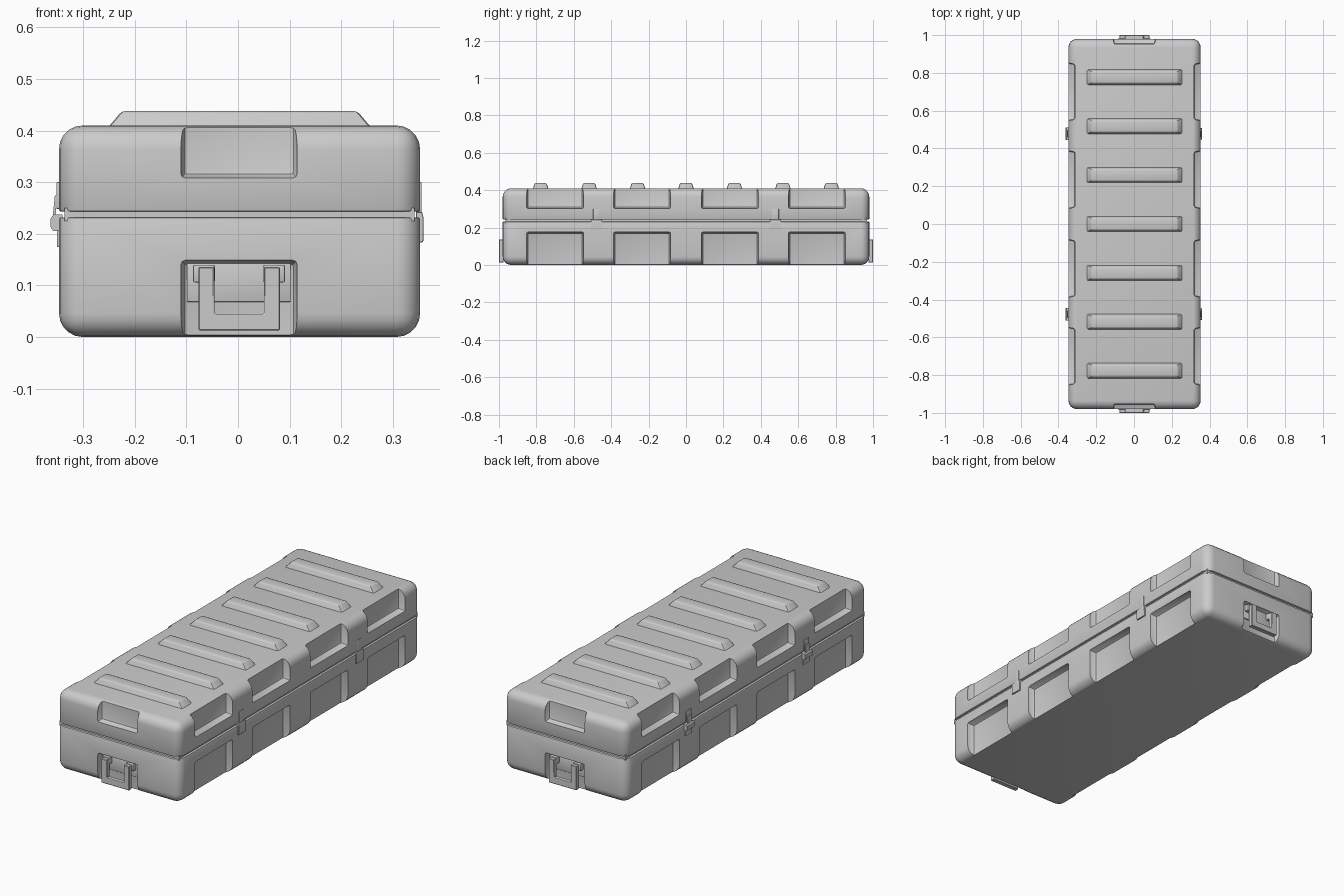
import bpy, bmesh
from mathutils import Vector

if "Cube" in bpy.data.objects:
    bpy.data.objects.remove(bpy.data.objects["Cube"])

CX = 0.003          # body is a hair off centre because of the latches
HX, HY = 0.35, 0.98
R = 0.046


def smooth(ob, angle=0.6):
    bpy.ops.object.select_all(action='DESELECT')
    ob.select_set(True)
    bpy.context.view_layer.objects.active = ob
    bpy.ops.object.shade_smooth_by_angle(angle=angle)


def finish(bm, name):
    bm.normal_update()
    bmesh.ops.recalc_face_normals(bm, faces=bm.faces)
    me = bpy.data.meshes.new(name)
    bm.to_mesh(me)
    bm.free()
    ob = bpy.data.objects.new(name, me)
    bpy.context.collection.objects.link(ob)
    smooth(ob)
    return ob


def bevel(bm, edges, offset, seg=2):
    bm.normal_update()
    bmesh.ops.bevel(bm, geom=edges, offset=offset, segments=seg, profile=0.5, affect='EDGES')


def add_box(bm, lo, hi, width=0.0):
    """Box between two corners, given in any order."""
    a = [min(p) for p in zip(lo, hi)]
    b = [max(p) for p in zip(lo, hi)]
    vs = bmesh.ops.create_cube(bm, size=1)['verts']
    for v in vs:
        v.co = Vector([b[i] if v.co[i] > 0 else a[i] for i in range(3)])
    if width:
        bevel(bm, list({e for v in vs for e in v.link_edges}), width)


def box(name, lo, hi, width=0.0):
    bm = bmesh.new()
    add_box(bm, lo, hi, width)
    return finish(bm, name)


def prism(name, pts, to3d, a, b, width=0.0):
    """Extrude a 2D outline between depths a and b."""
    bm = bmesh.new()
    f = bm.faces.new([bm.verts.new(to3d(p, q, a)) for p, q in pts])
    ext = bmesh.ops.extrude_face_region(bm, geom=[f])['geom']
    shift = Vector(to3d(0, 0, b)) - Vector(to3d(0, 0, a))
    for v in ext:
        if isinstance(v, bmesh.types.BMVert):
            v.co += shift
    bmesh.ops.recalc_face_normals(bm, faces=bm.faces)
    if width:
        bevel(bm, bm.edges[:], width, 1)
    return finish(bm, name)


def shell(name, z0, z1, seam):
    """Half of the case: rounded everywhere except at the seam."""
    bm = bmesh.new()
    add_box(bm, (CX - HX, -HY, z0), (CX + HX, HY, z1))

    def on_seam(e):
        return all(abs(v.co.z - seam) < 1e-5 for v in e.verts)
    bevel(bm, [e for e in bm.edges if not on_seam(e)], R, 5)
    bevel(bm, [e for e in bm.edges if on_seam(e)], 0.004, 2)
    return finish(bm, name)


def add_cutter(bm, u0, u1, z0, z1, depth, axis, sgn):
    """Tapered pocket cutter on a side (axis 0) or an end (axis 1)."""
    face = HX if axis == 0 else HY
    vs = bmesh.ops.create_cube(bm, size=1)['verts']
    for v in vs:
        s = v.co.copy()
        outer = s[axis] * sgn > 0
        g = 0.012 if outer else 0.0
        d = sgn * (face + 0.03 if outer else face - depth)
        u = u1 + g if s[1 - axis] > 0 else u0 - g
        z = z1 + g if s.z > 0 else z0 - g
        v.co = (CX + d, u, z) if axis == 0 else (u, d, z)
    bevel(bm, list({e for v in vs for e in v.link_edges}), 0.008)


def carve(ob, z0, z1, z0_end, z1_end):
    bm = bmesh.new()
    for s in (-1, 1):
        for c in (-0.70, -0.235, 0.235, 0.70):
            add_cutter(bm, c - 0.146, c + 0.146, z0, z1, 0.035, 0, s)
        add_cutter(bm, -0.105, 0.109, z0_end, z1_end, 0.028, 1, s)
    cutter = finish(bm, ob.name + "_cutter")
    cutter.hide_render = True
    m = ob.modifiers.new("recesses", 'BOOLEAN')
    m.operation, m.object = 'DIFFERENCE', cutter
    for solver in ('MANIFOLD', 'EXACT', 'FLOAT'):   # first one giving a result
        m.solver = solver
        dg = bpy.context.evaluated_depsgraph_get()
        dg.update()
        if len(ob.evaluated_get(dg).data.vertices) > len(ob.data.vertices):
            break
    bpy.context.view_layer.objects.active = ob
    bpy.ops.object.modifier_apply(modifier=m.name)
    bpy.data.objects.remove(cutter)
    smooth(ob)


# Case halves and the inset seam
carve(shell("base", 0, 0.232, 0.232), -0.1, 0.17, -0.1, 0.143)
carve(shell("lid", 0.243, 0.41, 0.243), 0.308, 0.5, 0.314, 0.5)
box("seam_strip", (CX - HX + 0.011, -HY + 0.011, 0.225), (CX + HX - 0.011, HY - 0.011, 0.25))

# Ribs across the lid
for i in range(7):
    y = (i - 3) * 0.259
    bm = bmesh.new()
    for v in bmesh.ops.create_cube(bm, size=1)['verts']:
        hx, hy, z = (0.228, 0.032, 0.438) if v.co.z > 0 else (0.256, 0.042, 0.405)
        v.co = (CX + (hx if v.co.x > 0 else -hx), y + (hy if v.co.y > 0 else -hy), z)
    bevel(bm, [e for e in bm.edges if any(v.co.z > 0.43 for v in e.verts)], 0.007)
    finish(bm, "lid_rib")

# End handles: backing plate, two brackets, U-shaped grip
U = [(-0.077, 0.136), (-0.077, 0.013), (0.081, 0.013), (0.081, 0.136), (0.05, 0.136),
     (0.05, 0.045), (-0.046, 0.045), (-0.046, 0.136)]
for s in (-1, 1):
    box("handle_plate", (-0.099, s * 0.945, 0.068), (0.102, s * 0.958, 0.143), 0.002)
    for x in (-0.066, 0.07):
        box("handle_bracket", (x - 0.021, s * 0.95, 0.106), (x + 0.021, s * 0.981, 0.14), 0.003)
    prism("handle_grip", U, lambda p, q, d, s=s: (p, s * d, q), 0.976, 1.0, 0.002)

# Latches (left) and hinges (right)
LATCH = [(-0.34, 0.205), (-0.358, 0.205), (-0.363, 0.213), (-0.363, 0.23), (-0.358, 0.237), (-0.34, 0.237)]
LOOP = [(-0.354, 0.232), (-0.359, 0.234), (-0.355, 0.274), (-0.35, 0.274)]
HINGE = [(0.345, 0.182), (0.359, 0.184), (0.36, 0.23), (0.357, 0.242), (0.345, 0.242)]


def side(p, q, d):
    return (p, d, q)


for y in (-0.478, 0.478):
    box("latch_plate", (-0.34, y - 0.026, 0.174), (-0.351, y + 0.026, 0.228), 0.002)
    box("latch_keeper", (-0.34, y - 0.02, 0.248), (-0.352, y + 0.02, 0.30), 0.002)
    prism("latch_body", LATCH, side, y - 0.032, y + 0.032)
    prism("latch_loop", LOOP, side, y - 0.017, y + 0.017)
    prism("hinge_lower", HINGE, side, y - 0.03, y + 0.03, 0.001)
    box("hinge_upper", (0.345, y - 0.018, 0.238), (0.3555, y + 0.018, 0.30), 0.001)
